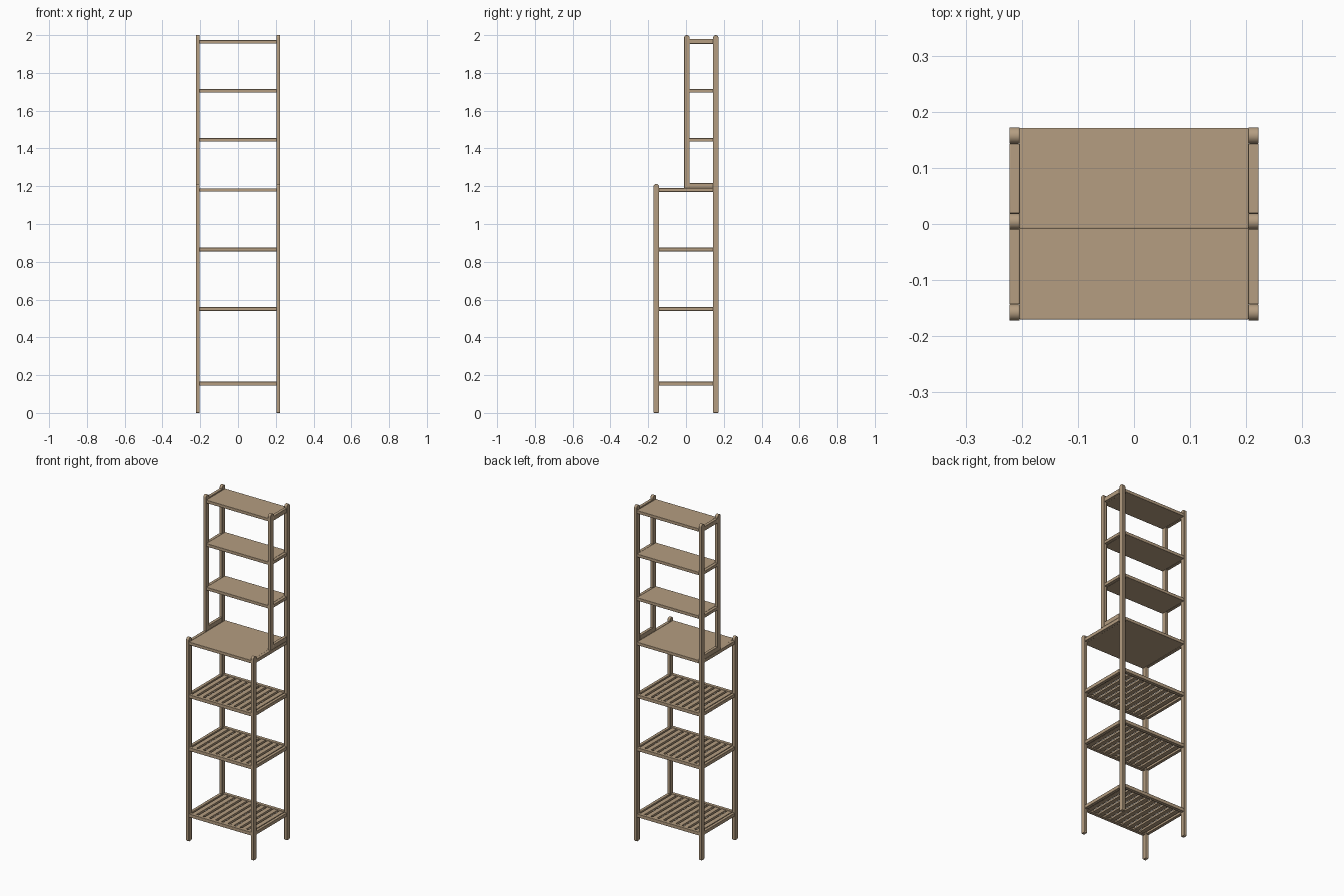
import bpy, bmesh, math

if "Cube" in bpy.data.objects:
    bpy.data.objects.remove(bpy.data.objects["Cube"])

wood = bpy.data.materials.new("light bamboo")
wood.diffuse_color = (0.46, 0.34, 0.22, 1)
wood.use_nodes = True
wood.node_tree.nodes["Principled BSDF"].inputs["Base Color"].default_value = wood.diffuse_color


def finish(name, bm, bevel):
    bmesh.ops.recalc_face_normals(bm, faces=bm.faces)
    me = bpy.data.meshes.new(name)
    bm.to_mesh(me)
    bm.free()
    ob = bpy.data.objects.new(name, me)
    bpy.context.collection.objects.link(ob)
    me.materials.append(wood)
    if bevel:
        m = ob.modifiers.new("soft edges", 'BEVEL')
        m.width = bevel
        m.segments = 2
        m.limit_method = 'ANGLE'
        m.angle_limit = math.radians(40)
    bpy.context.view_layer.objects.active = ob
    ob.select_set(True)
    bpy.ops.object.shade_smooth_by_angle()
    ob.select_set(False)
    return ob


def box(name, x0, x1, y0, y1, z0, z1, bevel=0.0015):
    bm = bmesh.new()
    bmesh.ops.create_cube(bm, size=1)
    for v in bm.verts:
        v.co = ((x0 + x1) / 2 + v.co.x * (x1 - x0),
                (y0 + y1) / 2 + v.co.y * (y1 - y0),
                (z0 + z1) / 2 + v.co.z * (z1 - z0))
    return finish(name, bm, bevel)


def post(name, x0, x1, y0, y1, z0, z1):
    # flat post with a half-round top, profile in yz extruded along x
    r = (y1 - y0) / 2
    c = (y0 + y1) / 2
    ch = 0.004 if z0 == 0 else 0
    pts = [(y0, z0 + ch), (y0 + ch, z0), (y1 - ch, z0), (y1, z0 + ch)] if ch else [(y0, z0), (y1, z0)]
    pts += [(c + r * math.cos(math.pi * i / 14), z1 - r + r * math.sin(math.pi * i / 14))
            for i in range(15)]
    bm = bmesh.new()
    f = bm.faces.new([bm.verts.new((x0, y, z)) for y, z in pts])
    ext = bmesh.ops.extrude_face_region(bm, geom=[f])
    for g in ext["geom"]:
        if isinstance(g, bmesh.types.BMVert):
            g.co.x = x1
    return finish(name, bm, 0.0015)


XI, XO = 0.204, 0.222           # inner and outer faces of the posts
YF, YB, D = -0.172, 0.172, 0.029
UF = -0.010                     # front of the upper section
slat_z = (0.155, 0.55, 0.865)
deck_z = 1.18

for side, s in (("left", -1), ("right", 1)):
    a, b = sorted((s * XI, s * XO))
    # posts
    post(side + "_front_leg", a, b, YF, YF + D, 0, 1.212)
    post(side + "_back_leg", a, b, YB - D, YB, 0, 2.0)
    post(side + "_upper_front_post", a, b, UF, UF + D, 1.19, 2.0)
    # side rails
    for z in slat_z + (deck_z,):
        box(side + "_lower_side_rail", a, b, YF + D, YB - D, z - 0.01, z + 0.01)
    for z, h in ((1.203, 0.013), (1.445, 0.009), (1.705, 0.009), (1.967, 0.013)):
        box(side + "_upper_side_rail", a, b, UF + D, YB - D, z - h, z + h)

# slatted shelves: front and back rails with slats between them
N = 10
pitch = 2 * XI / N
for z in slat_z:
    box("shelf_front_rail", -XI, XI, YF + 0.002, YF + 0.022, z - 0.01, z + 0.01)
    box("shelf_back_rail", -XI, XI, YB - 0.022, YB - 0.002, z - 0.01, z + 0.01)
    for i in range(N):
        x = -XI + pitch * (i + 0.5)
        box("shelf_slat", x - 0.0135, x + 0.0135, YF + 0.022, YB - 0.022,
            z - 0.004, z + 0.007, 0)

# solid deck and upper shelves
box("deck", -XI, XI, YF + 0.002, YB - 0.001, deck_z - 0.009, deck_z + 0.009)
for z in (1.445, 1.705, 1.964):
    box("upper_shelf", -XI, XI, UF + 0.002, YB - 0.001, z - 0.009, z + 0.009)
